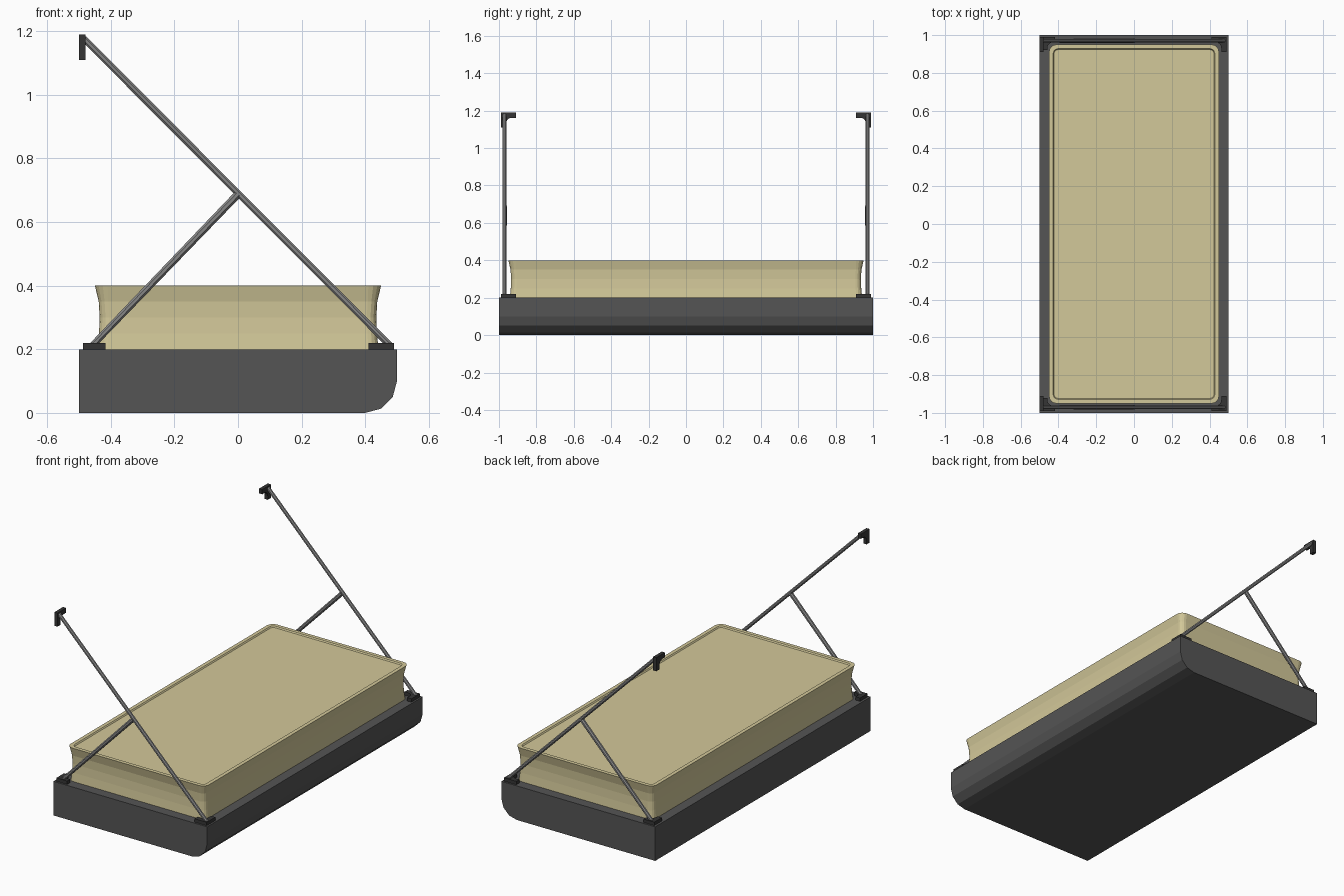
import bpy, bmesh
from math import sin, cos, pi
from mathutils import Vector, Matrix

if "Cube" in bpy.data.objects:
    bpy.data.objects.remove(bpy.data.objects["Cube"])


def material(name, rgb):
    m = bpy.data.materials.new(name)
    m.diffuse_color = (*rgb, 1)
    m.use_nodes = True
    m.node_tree.nodes["Principled BSDF"].inputs["Base Color"].default_value = m.diffuse_color
    return m


dark = material("dark_grey", (0.09, 0.09, 0.09))
black = material("charcoal", (0.035, 0.035, 0.035))
steel = material("steel", (0.24, 0.24, 0.24))
cream = material("cream", (0.65, 0.58, 0.32))


def finish(bm, name, mat):
    bmesh.ops.recalc_face_normals(bm, faces=bm.faces)
    me = bpy.data.meshes.new(name)
    bm.to_mesh(me)
    bm.free()
    me.materials.append(mat)
    ob = bpy.data.objects.new(name, me)
    bpy.context.collection.objects.link(ob)
    return ob


def loft(name, rings, mat):
    bm = bmesh.new()
    rings = [[bm.verts.new(p) for p in r] for r in rings]
    n = len(rings[0])
    for a, b in zip(rings, rings[1:]):
        for i in range(n):
            j = (i + 1) % n
            bm.faces.new((a[i], a[j], b[j], b[i]))
    bm.faces.new(rings[0])
    bm.faces.new(rings[-1])
    return finish(bm, name, mat)


# Base: side profile with one rounded lower edge, extruded along y
profile = [(-0.5, 0), (0.4, 0), (0.45, 0.0134), (0.4866, 0.05), (0.5, 0.1),
           (0.5, 0.2), (-0.5, 0.2)]
loft("base", [[(x, y, z) for x, z in profile] for y in (-1, 1)], dark)


# Cushion: rounded rectangles with pinched sides and a shallow recessed top
def rounded_rect(inset, z, r, steps=4):
    hx, hy = 0.45 - inset, 0.95 - inset
    pts = []
    for k, (sx, sy) in enumerate(((1, 1), (-1, 1), (-1, -1), (1, -1))):
        for i in range(steps + 1):
            a = (k + i / steps) * pi / 2
            pts.append((sx * (hx - r) + r * cos(a), sy * (hy - r) + r * sin(a), z))
    return pts


levels = [(0.008, 0.2, 0.032), (0.013, 0.25, 0.03), (0.015, 0.3, 0.03),
          (0.012, 0.35, 0.03), (0, 0.4, 0.04), (0.022, 0.4, 0.025),
          (0.027, 0.393, 0.02)]
loft("cushion", [rounded_rect(*l) for l in levels], cream)


# Struts: thin octagonal bars in the xz plane
def strut(name, a, b, r0, r1, y):
    a, b = Vector((a[0], y, a[1])), Vector((b[0], y, b[1]))
    d = (b - a).normalized()
    side = Vector((0, 1, 0))
    up = d.cross(side)
    angles = [(i + 0.5) * pi / 4 for i in range(8)]
    loft(name, [[c + r * (cos(t) * side + sin(t) * up) for t in angles]
                for c, r in ((a, r0), (b, r1))], steel)


# Brackets: L-shaped plates with a concave fillet, outer corner at the origin
def bracket(name, loc, ux, uy, normal, size=0.08, arm=0.028, thick=0.02):
    r = 0.03
    c = arm + r
    fillet = [(c - r * cos(i * pi / 8), c - r * sin(i * pi / 8)) for i in range(5)]
    pts = [(0, 0), (size, 0), (size, arm)] + fillet[::-1] + [(arm, size), (0, size)]
    o, ux, uy, n = Vector(loc), Vector(ux), Vector(uy), Vector(normal)
    loft(name, [[o + u * ux + v * uy + t * n for u, v in pts] for t in (0, thick)], black)


for side, s in (("front", -1), ("back", 1)):
    y = s * 0.97
    strut(side + "_long_strut", (0.48, 0.21), (-0.485, 1.177), 0.011, 0.011, y)
    strut(side + "_brace", (-0.46, 0.21), (0, 0.688), 0.011, 0.013, y)
    inward = (0, -s, 0)
    bracket(side + "_right_foot", (0.49, s * 0.99, 0.2), (-1, 0, 0), inward, (0, 0, 1))
    bracket(side + "_left_foot", (-0.487, s * 0.99, 0.2), (1, 0, 0), inward, (0, 0, 1),
            size=0.07)
    bracket(side + "_top_bracket", (-0.5, s * 0.99, 1.19), (0, 0, -1), inward, (1, 0, 0))
